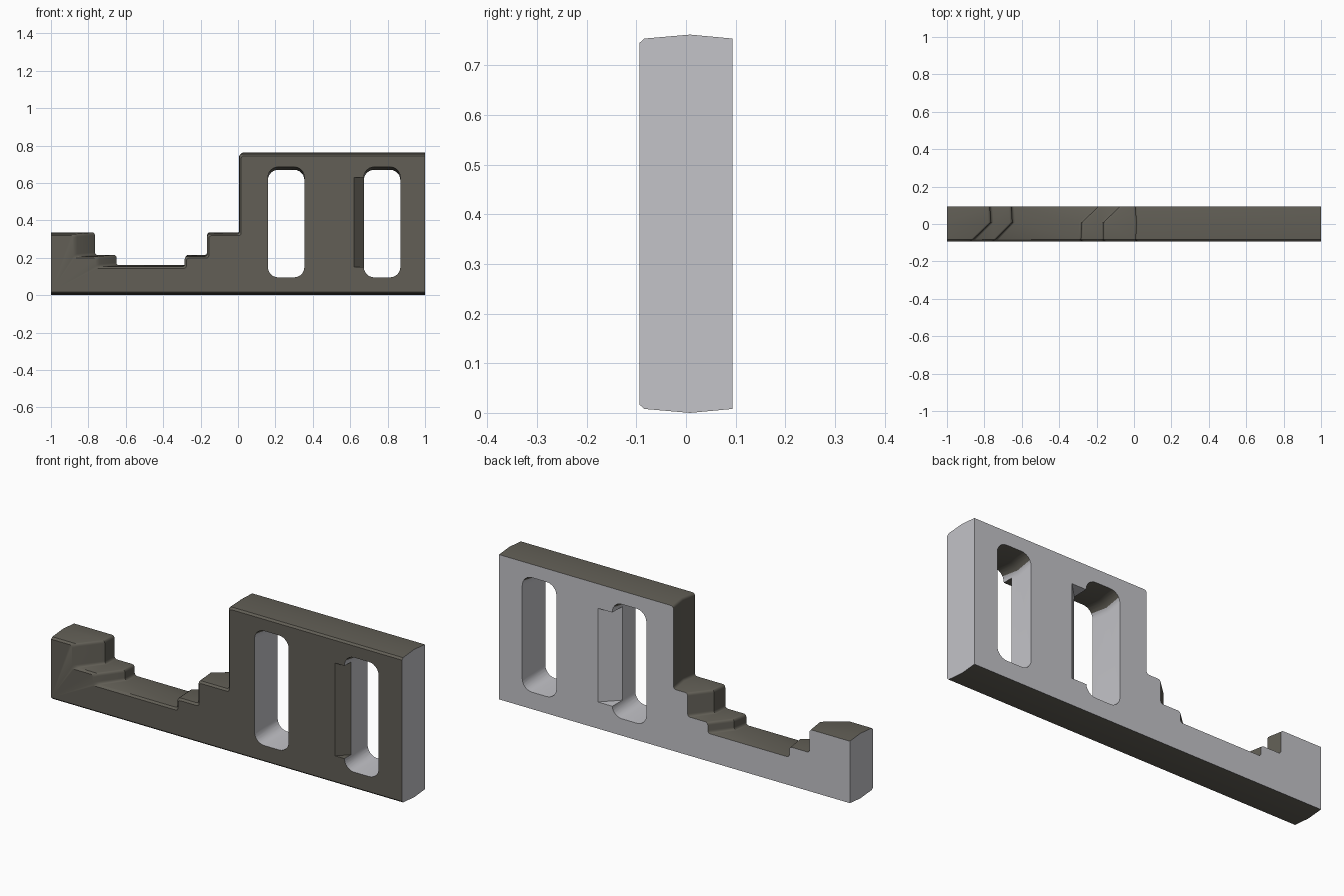
import bpy, bmesh, math
from mathutils import Vector

if "Cube" in bpy.data.objects:
    bpy.data.objects.remove(bpy.data.objects["Cube"])


def material(name, rgb):
    m = bpy.data.materials.new(name)
    m.diffuse_color = (*rgb, 1)
    m.use_nodes = True
    m.node_tree.nodes["Principled BSDF"].inputs["Base Color"].default_value = m.diffuse_color
    return m


DARK, GREY = 0, 1
MATS = [material("dark_brown_grey", (0.122, 0.114, 0.093)),
        material("light_grey", (0.546, 0.546, 0.577))]


def rounded(points, segs=4):
    """Round the corners of an (x, z, radius) outline."""
    out = []
    for i, (x, z, r) in enumerate(points):
        p = Vector((x, z))
        if r == 0:
            out.append(p)
            continue
        a = p + (Vector(points[i - 1][:2]) - p).normalized() * r
        b = p + (Vector(points[(i + 1) % len(points)][:2]) - p).normalized() * r
        c = a + b - p
        for k in range(segs + 1):
            t = k / segs * math.pi / 2
            out.append(c + (a - c) * math.cos(t) + (b - c) * math.sin(t))
    return out


def loft(name, sections, rule):
    """Join (y, outline) sections into a solid, coloured by a face rule."""
    bm = bmesh.new()
    rings = [[bm.verts.new((p.x, y, p.y)) for p in pts] for y, pts in sections]
    n = len(rings[0])
    sides = [bm.faces.new((r[i], r[(i + 1) % n], s[(i + 1) % n], s[i]))
             for r, s in zip(rings, rings[1:]) for i in range(n)]
    bm.faces.new(rings[0])
    bm.faces.new(rings[-1])
    bmesh.ops.triangulate(bm, faces=sides)
    bmesh.ops.recalc_face_normals(bm, faces=bm.faces)
    bm.normal_update()
    for f in bm.faces:
        f.material_index = rule(f.normal, f.calc_center_median())
    me = bpy.data.meshes.new(name)
    bm.to_mesh(me)
    bm.free()
    for m in MATS:
        me.materials.append(m)
    ob = bpy.data.objects.new(name, me)
    bpy.context.collection.objects.link(ob)
    return ob


def body_section(left, right, rise, d):
    """Stepped outline; rise is the ridge height, d the edge inset."""
    def top(z):
        return z - 0.009 + rise - d
    base = 0.009 - rise + d
    l1, l2 = (x - d for x in left)
    r1, r2, r3 = (x + d for x in right)
    r = 0.014
    return rounded([
        (-1, base, 0), (1, base, 0), (1, top(0.762), 0),
        (r3, top(0.762), r), (r3, top(0.335), r),
        (r2, top(0.335), r), (r2, top(0.215), r),
        (r1, top(0.215), r), (r1, top(0.16), r),
        (l2, top(0.16), r), (l2, top(0.215), r),
        (l1, top(0.215), r), (l1, top(0.335), r), (-1, top(0.335), 0)])


# Stepped plate with a ridged rim; back and both ends are light
front = (-0.87, -0.75), (-0.285, -0.165, 0.008)
plate = loft("stepped_plate", [
    (-0.094, body_section(*front, 0.001, 0.009)),
    (-0.084, body_section((-0.86, -0.74), front[1], 0.001, 0)),
    (0.008, body_section((-0.765, -0.65), (-0.28, -0.165, 0.012), 0.009, 0)),
    (0.094, body_section((-0.77, -0.655), (-0.19, -0.075, 0.006), 0.001, 0)),
], lambda n, c: GREY if n.y > 0.95 or abs(c.x) > 0.995 else DARK)


def slot_section(x0, x1, top):
    r = 0.055
    return rounded([(x0, 0.095, r), (x1, 0.095, r), (x1, top, r), (x0, top, r)], 6)


cutters = []
# Two rounded slots with a dark ceiling that dips in the middle
for x0, x1 in ((0.16, 0.355), (0.673, 0.868)):
    cutters.append(loft("slot_cutter", [
        (-0.11, slot_section(x0, x1, 0.688)),
        (0.008, slot_section(x0, x1, 0.67)),
        (0.11, slot_section(x0, x1, 0.688)),
    ], lambda n, c: DARK if n.z > 0.6 else GREY))


def notch(x_a, y_a, x_b, y_b, z0, z1, colour):
    """Wedge tapering from x_a at the face to x_b inside the slot."""
    def box(xa):
        return [Vector(p) for p in ((xa, z0), (x_b, z0), (x_b, z1), (xa, z1))]
    near = x_b + (0.002 if x_a > x_b else -0.002)
    return loft("notch_cutter", [(y_a, box(x_a)), (y_b, box(near))],
                lambda n, c: colour)


# Diagonal reliefs beside the slots, one at the front and one at the back
cutters.append(notch(0.607, -0.107, 0.68, -0.036, 0.15, 0.628, DARK))
cutters.append(notch(0.45, 0.107, 0.345, 0.004, 0.145, 0.628, GREY))

bpy.context.view_layer.objects.active = plate
plate.select_set(True)
for c in cutters:
    c.hide_render = True
    mod = plate.modifiers.new("cut", "BOOLEAN")
    mod.operation = "DIFFERENCE"
    mod.solver = "EXACT"
    mod.object = c
    bpy.ops.object.modifier_apply(modifier=mod.name)
for c in cutters:
    bpy.data.objects.remove(c, do_unlink=True)

bpy.ops.object.shade_smooth_by_angle(angle=math.radians(28))
